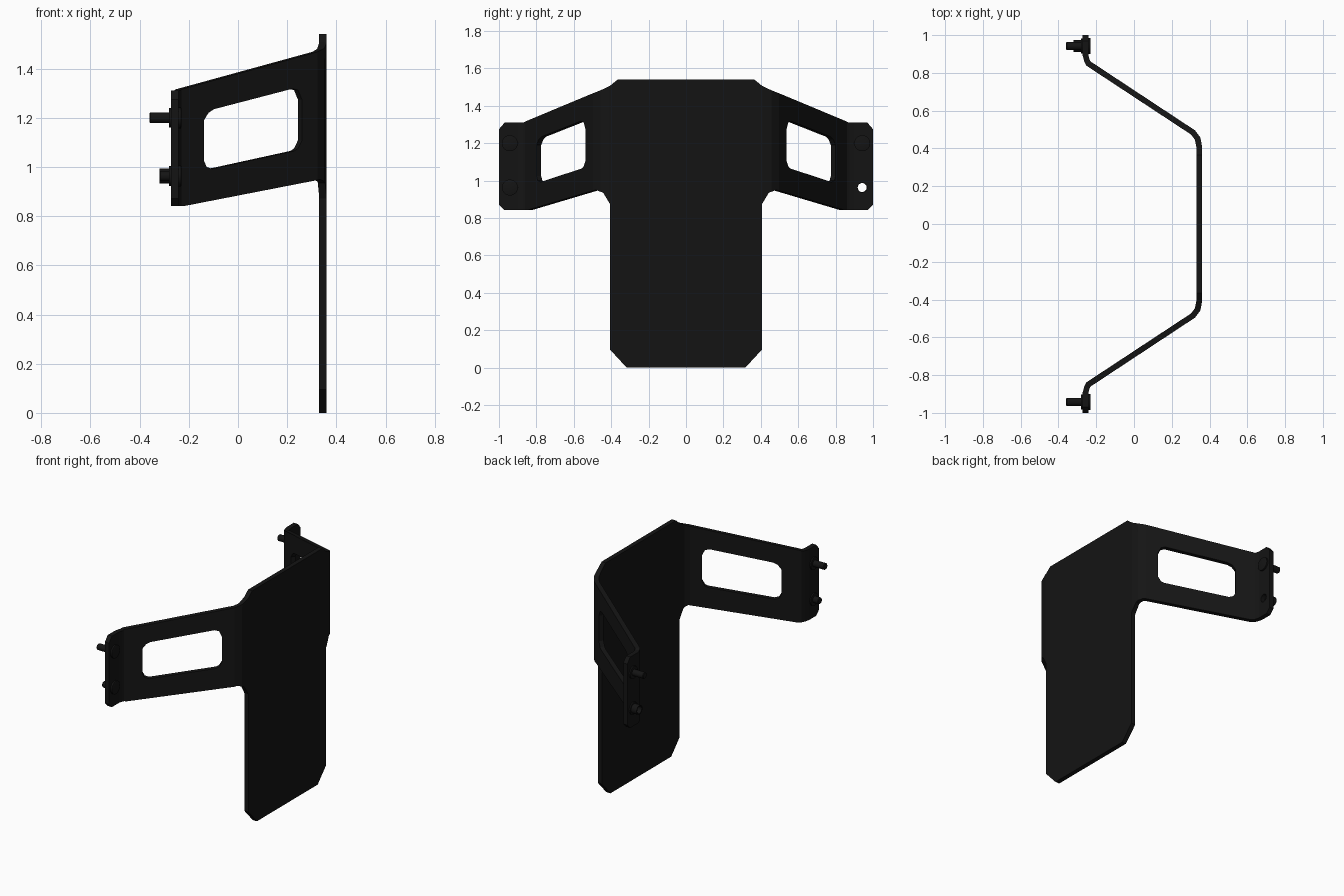
import bpy, bmesh, math
from mathutils import Vector

if "Cube" in bpy.data.objects:
    bpy.data.objects.remove(bpy.data.objects["Cube"])

black = bpy.data.materials.new("black_metal")
black.diffuse_color = (0.007, 0.007, 0.007, 1)
black.use_nodes = True
black.node_tree.nodes["Principled BSDF"].inputs["Base Color"].default_value = black.diffuse_color


def finish(bm, name):
    bmesh.ops.recalc_face_normals(bm, faces=bm.faces[:])
    me = bpy.data.meshes.new(name)
    bm.to_mesh(me)
    bm.free()
    ob = bpy.data.objects.new(name, me)
    bpy.context.collection.objects.link(ob)
    me.materials.append(black)
    return ob


# Flat sheet outline (y, z), right half from top to bottom
half = [(.366, 1.54), (.405, 1.508), (.46, 1.478), (.863, 1.31), (.97, 1.31),
        (1, 1.275), (1, .872), (.97, .842), (.837, .842), (.473, .95),
        (.44, .935), (.405, .872), (.405, .095), (.317, 0)]
window = [(.535, 1.312), (.55, 1.318), (.76, 1.235), (.775, 1.22), (.787, 1.19),
          (.787, 1.025), (.78, 1.0), (.765, .992), (.545, 1.065), (.535, 1.075),
          (.525, 1.107), (.525, 1.275)]
# Bend line of the sheet seen from above: (y, x)
path = [(0, .345), (.41, .345), (.452, .337), (.485, .312), (.85, -.242),
        (.868, -.25), (.895, -.257), (1.01, -.257)]
PIN_Y, HIGH, LOW = .942, 1.2, .963


def bend(y):
    y = abs(y)
    for (y0, x0), (y1, x1) in zip(path, path[1:]):
        if y <= y1:
            return x0 + (x1 - x0) * (y - y0) / (y1 - y0)


def mirrored(pts):
    return [(-y, z) for y, z in pts]


# Bent bracket with windows and one screw hole
bm = bmesh.new()
hole = [(PIN_Y + .026 * math.cos(a * math.tau / 16), LOW + .026 * math.sin(a * math.tau / 16))
        for a in range(16)]
for loop in (half + mirrored(half)[::-1], window, mirrored(window), hole):
    vs = [bm.verts.new((0, y, z)) for y, z in loop]
    for a, b in zip(vs, vs[1:] + vs[:1]):
        bm.edges.new((a, b))
bmesh.ops.triangle_fill(bm, edges=bm.edges[:], use_beauty=True, normal=(1, 0, 0))
for y, _ in path[1:-1]:
    for s in (1, -1):
        bmesh.ops.bisect_plane(bm, geom=bm.verts[:] + bm.edges[:] + bm.faces[:],
                               plane_co=(0, s * y, 0), plane_no=(0, 1, 0), dist=1e-5)
for v in bm.verts:
    v.co.x = bend(v.co.y)
bracket = finish(bm, "bracket")
mod = bracket.modifiers.new("thickness", 'SOLIDIFY')
mod.thickness = .03
mod.offset = 0
mod.use_even_offset = True


# Round part along x, lathed from (x, radius) points
def turned(name, profile, y, z, closed=False, n=20):
    bm = bmesh.new()
    rings = [[bm.verts.new((x, y + r * math.cos(k * math.tau / n), z + r * math.sin(k * math.tau / n)))
              for k in range(n)] for x, r in profile]
    for a, b in list(zip(rings, rings[1:])) + ([(rings[-1], rings[0])] if closed else []):
        for k in range(n):
            bm.faces.new((a[k], a[(k + 1) % n], b[(k + 1) % n], b[k]))
    if not closed:
        bm.faces.new(rings[0])
        bm.faces.new(rings[-1])
    ob = finish(bm, name)
    bpy.context.view_layer.objects.active = ob
    ob.select_set(True)
    bpy.ops.object.shade_smooth_by_angle(angle=math.radians(35))
    ob.select_set(False)


def pin(name, tip, y, z):
    turned(name, [(tip, .018), (tip + .004, .021), (-.28, .021), (-.28, .04),
                  (-.245, .043), (-.232, .043), (-.23, .038)], y, z)


# Pins on both ears, and a hollow sleeve behind the open hole
pin("upper_pin_left", -.36, -PIN_Y, HIGH)
pin("upper_pin_right", -.36, PIN_Y, HIGH)
pin("lower_pin_left", -.32, -PIN_Y, LOW)
turned("hollow_sleeve", [(-.32, .024), (-.32, .031), (-.28, .031), (-.28, .04),
                         (-.271, .04), (-.271, .024)], PIN_Y, LOW, closed=True)
